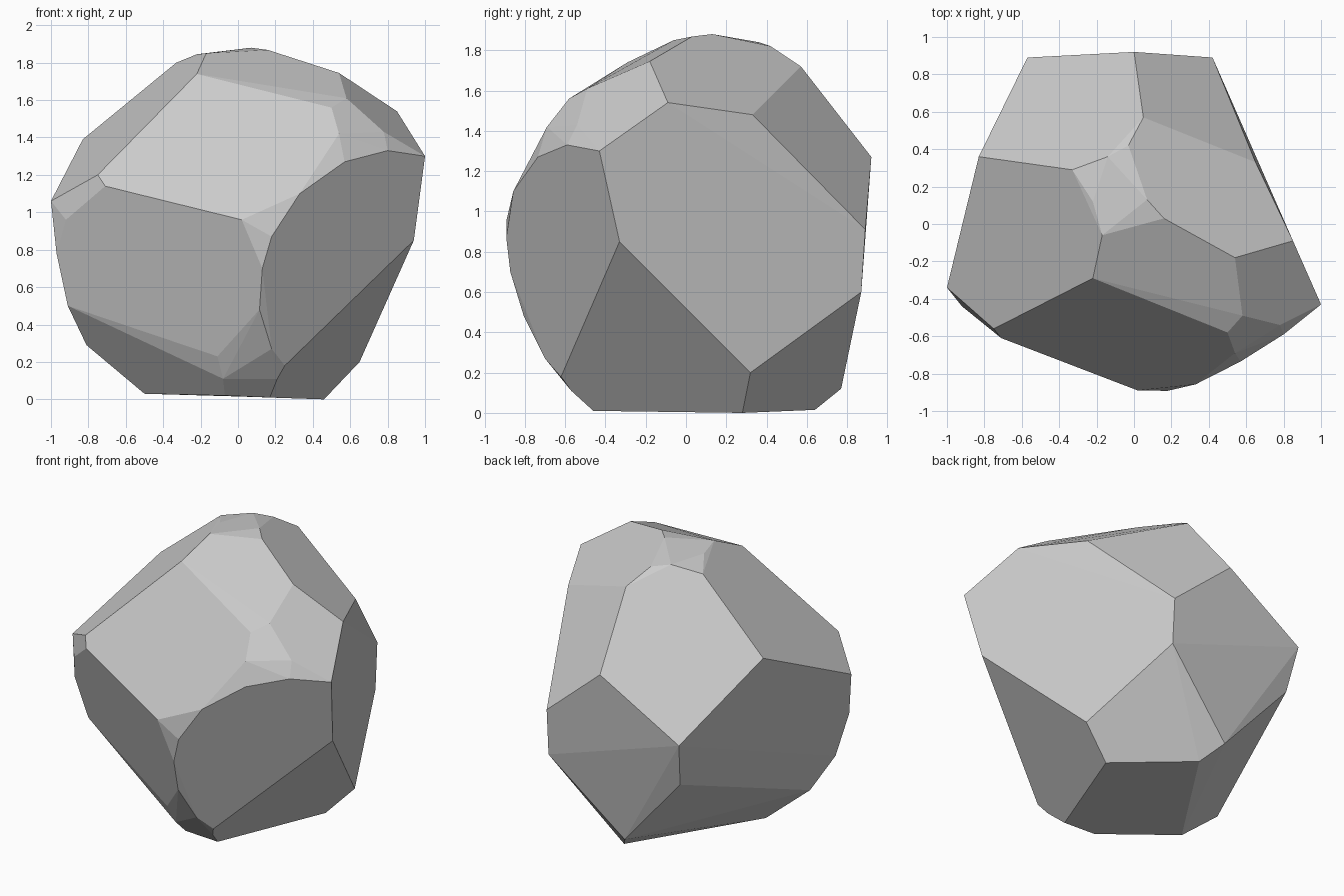
import bpy, bmesh
from math import radians

# Corners where the broad chipped facets meet, grouped by region
right_side = [(1, -.43, 1.30), (.85, -.09, 1.54), (.94, -.33, .85), (.65, .32, .20),
              (.65, .33, 1.48), (.42, .89, .91), (.42, .87, .60)]
back_left = [(.05, .57, 1.72), (0, .92, 1.27), (-.57, .89, .93), (-.53, .82, .63),
             (-.83, .36, 1.39), (-1, -.34, 1.06), (-.97, -.36, .78), (-.91, -.30, .50),
             (-.81, -.17, .29)]
underside = [(.46, .28, 0), (.015, .64, .015), (-.08, .77, .12), (-.50, -.14, .03),
             (-.07, -.46, .02), (.17, -.46, .01)]
crown = [(.54, -.18, 1.745), (.16, .03, 1.868), (.07, .13, 1.88), (-.03, .42, 1.82),
         (-.14, .36, 1.84), (-.33, .29, 1.80), (-.22, .12, 1.845), (-.17, -.06, 1.85)]
front = [(-.22, -.29, 1.74), (.50, -.58, 1.56), (-.75, -.56, 1.20), (-.71, -.61, 1.14),
         (.02, -.89, .96), (-.11, -.60, .23), (.25, -.62, .18)]

# Points of the worn, rounded skin left between the front facets
rounded = [(.58, -.49, 1.61), (.54, -.69, 1.42), (.78, -.54, 1.43), (.80, -.59, 1.33),
           (.57, -.735, 1.27), (.33, -.857, 1.10), (.18, -.892, .87), (.13, -.872, .70),
           (.115, -.805, .48), (.18, -.70, .27), (.21, -.57, .11), (-.08, -.55, .11),
           (-.92, -.44, .96)]

# Wrap the corners in a hull, then merge triangles into flat facets
bm = bmesh.new()
for p in right_side + back_left + underside + crown + front + rounded:
    bm.verts.new(p)
hull = bmesh.ops.convex_hull(bm, input=bm.verts[:])
loose = {g for g in hull["geom_interior"] + hull["geom_unused"]
         if isinstance(g, bmesh.types.BMVert)}
bmesh.ops.delete(bm, geom=list(loose), context="VERTS")
bmesh.ops.dissolve_limit(bm, angle_limit=radians(4), verts=bm.verts[:], edges=bm.edges[:])
bmesh.ops.recalc_face_normals(bm, faces=bm.faces[:])

mesh = bpy.data.meshes.new("rock")
bm.to_mesh(mesh)
bm.free()
bpy.context.collection.objects.link(bpy.data.objects.new("rock", mesh))
